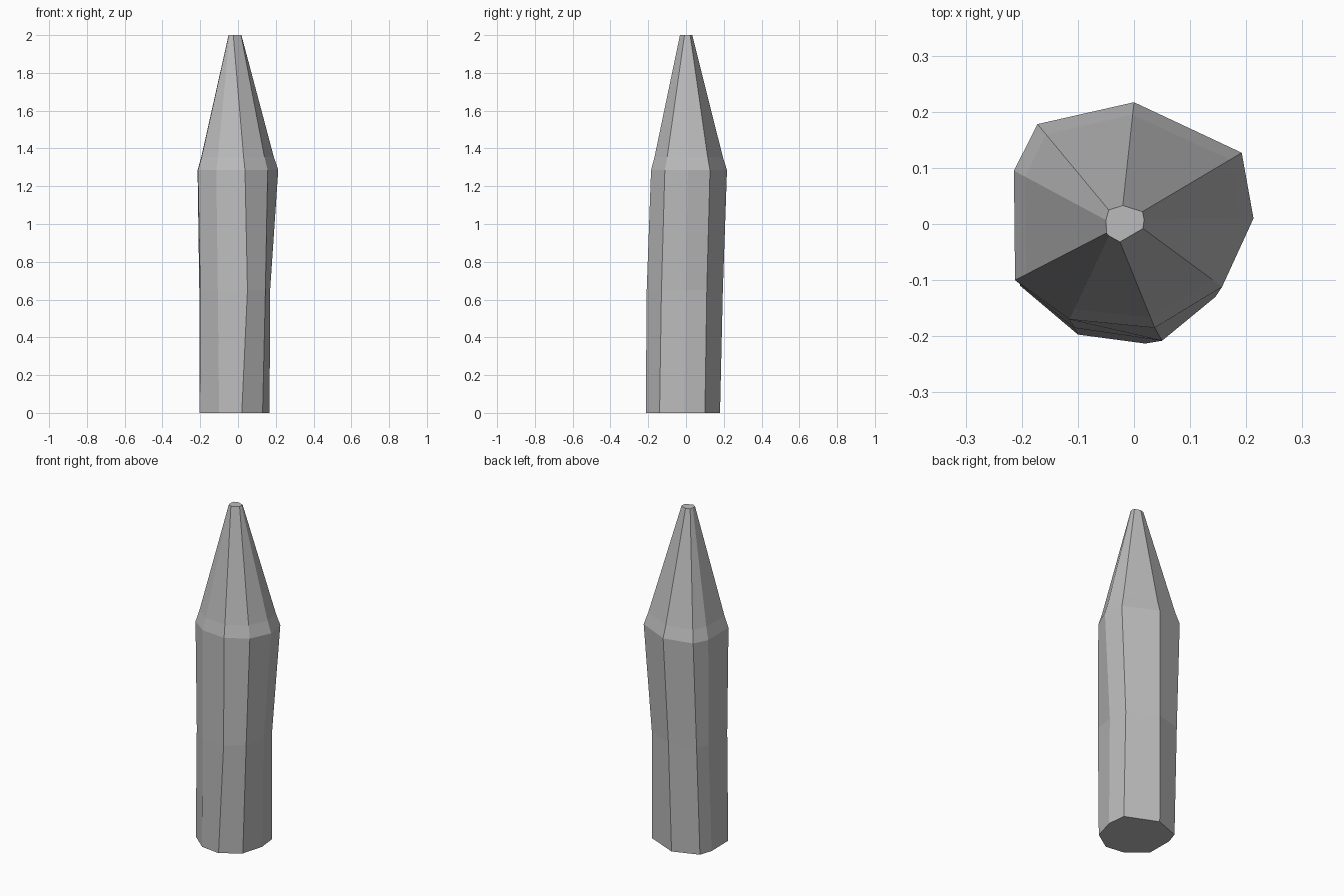
import bpy
import bmesh
from mathutils import Vector

default_cube = bpy.data.objects.get("Cube")
if default_cube:
    bpy.data.objects.remove(default_cube, do_unlink=True)

# Single stone-grey colour
grey = bpy.data.materials.new("plain_grey")
grey.use_nodes = True
colour = (0.5, 0.5, 0.5, 1.0)
grey.diffuse_color = colour
grey.node_tree.nodes["Principled BSDF"].inputs["Base Color"].default_value = colour


def outline(height, points):
    """Nine-sided cross-section, starting at the back and going past the left."""
    return [Vector((x, y, height)) for x, y in points]


# Irregular hand-hewn cross-sections of the shaft
base = outline(0, [(-.03, .18), (.155, .1), (.167, -.01), (.13, -.14), (.02, -.213),
                   (-.1, -.197), (-.203, -.11), (-.205, .05), (-.18, .125)])
waist = outline(.65, [(-.02, .195), (.15, .11), (.17, 0), (.145, -.13), (.05, -.208),
                      (-.107, -.185), (-.2, -.105), (-.205, .08), (-.175, .15)])
shoulder = outline(1.285, [(0, .217), (.192, .127), (.213, .01), (.157, -.112), (.037, -.185),
                           (-.115, -.17), (-.212, -.1), (-.214, .095), (-.172, .178)])
tip = outline(2, [(-.02, .033), (.015, .022), (.018, .008), (.016, -.008), (-.025, -.032),
                  (-.045, -.021), (-.049, -.016), (-.05, .007), (-.045, .025)])

# Narrow chamfer where the shaft turns into the point
chamfer = []
for low, high in zip(shoulder, tip):
    corner = low.lerp(high, .12)
    corner.z = 1.355
    chamfer.append(corner)

# Skin the cross-sections with flat faces and close both ends
bm = bmesh.new()
rings = [[bm.verts.new(point) for point in section]
         for section in (base, waist, shoulder, chamfer, tip)]
sides = len(base)
for lower, upper in zip(rings, rings[1:]):
    for i in range(sides):
        j = (i + 1) % sides
        bm.faces.new((lower[i], lower[j], upper[j], upper[i]))
bm.faces.new(rings[0])
bm.faces.new(rings[-1])
bmesh.ops.recalc_face_normals(bm, faces=bm.faces)

mesh = bpy.data.meshes.new("pointed_stake")
bm.to_mesh(mesh)
bm.free()
mesh.materials.append(grey)
stake = bpy.data.objects.new("pointed_stake", mesh)
bpy.context.collection.objects.link(stake)
